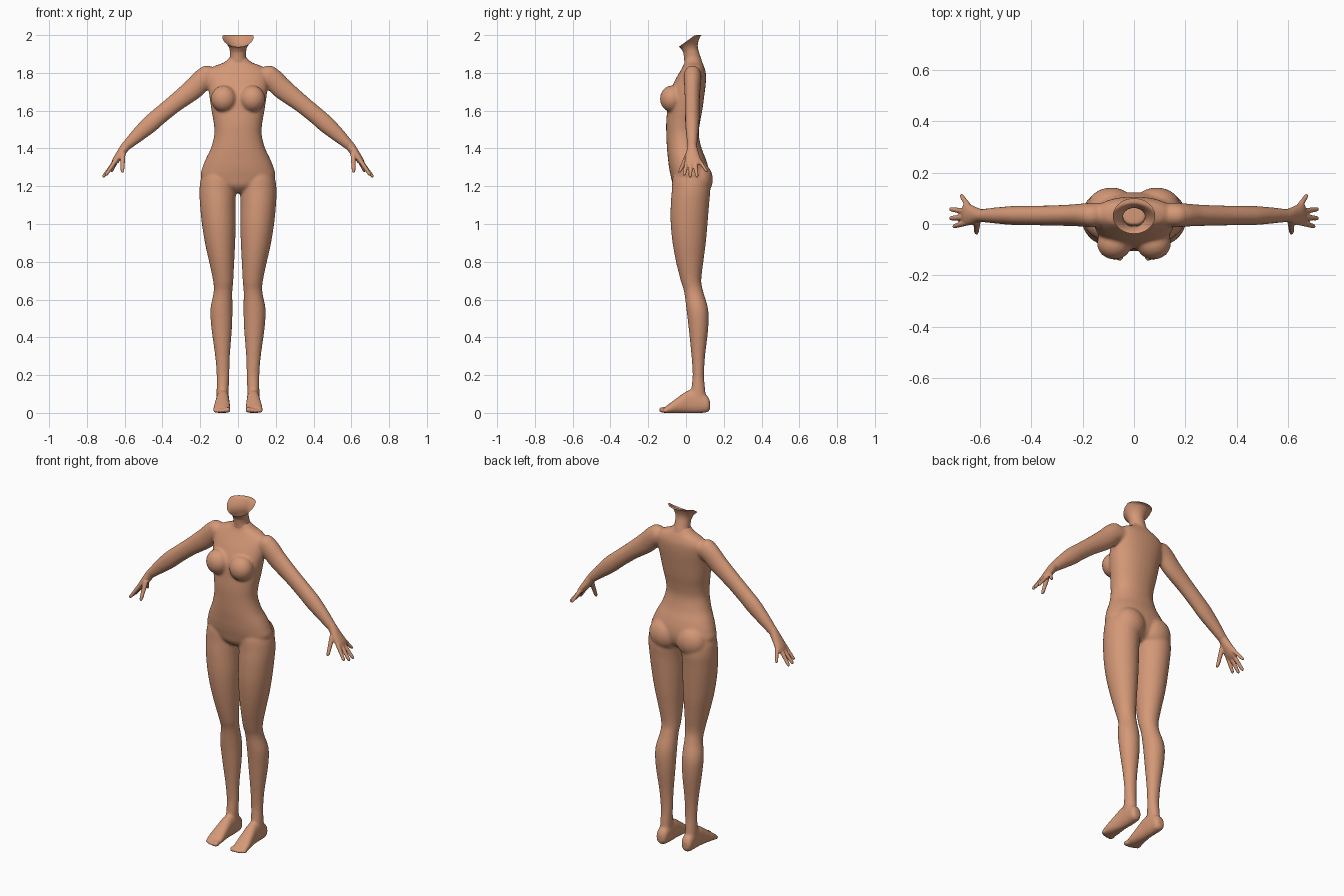
import bpy, bmesh, math
from mathutils import Vector

skin = bpy.data.materials.new("warm skin")
skin.diffuse_color = (0.658, 0.314, 0.184, 1)


# ---- helpers: a ring is 9 numbers = centre, half-axis u, half-axis v ----
def flat(z, x0, x1, y0, y1, tilt=0):
    return ((x0 + x1) / 2, (y0 + y1) / 2, z, (x1 - x0) / 2, 0, 0, 0, (y1 - y0) / 2, tilt)


def upright(y, x0, x1, z0, z1):
    return ((x0 + x1) / 2, y, (z0 + z1) / 2, (x1 - x0) / 2, 0, 0, 0, 0, (z1 - z0) / 2)


def limb(path):
    """Rings across a path in the xz plane: (x, y, z, in-plane radius, y radius)."""
    out = []
    for i, (x, y, z, r, ry) in enumerate(path):
        a, b = path[max(i - 1, 0)], path[min(i + 1, len(path) - 1)]
        d = Vector((b[0] - a[0], 0, b[2] - a[2])).normalized()
        out.append((x, y, z, -d.z * r, 0, d.x * r, 0, ry, 0))
    return out


def spline(rings, steps):
    n, out = len(rings), []
    for i in range(n - 1):
        p = [rings[max(0, min(n - 1, i + k))] for k in (-1, 0, 1, 2)]
        for s in range(steps):
            t = s / steps
            out.append([0.5 * (2 * b + (c - a) * t + (2 * a - 5 * b + 4 * c - d) * t * t
                        + (3 * b - a - 3 * c + d) * t ** 3) for a, b, c, d in zip(*p)])
    return out + [list(rings[-1])]


def loft(bm, rings, side=1, cap=True, power=1.0, segs=36, steps=5, top=2.0):
    rows = []
    for r in spline(rings, steps):
        c, u, v = Vector(r[:3]), Vector(r[3:6]), Vector(r[6:])
        row = []
        for k in range(segs):
            a = 2 * math.pi * k / segs
            ca, sa = math.cos(a), math.sin(a)
            p = (c + u * math.copysign(abs(ca) ** power, ca)
                 + v * math.copysign(abs(sa) ** power, sa))
            row.append(bm.verts.new((p.x * side, p.y, min(p.z, top))))
        rows.append(row)
    faces = [bm.faces.new((a[k], a[(k + 1) % segs], b[(k + 1) % segs], b[k]))
             for a, b in zip(rows, rows[1:]) for k in range(segs)]
    if cap:
        faces += [bm.faces.new(rows[0][::-1]), bm.faces.new(rows[-1])]
    bmesh.ops.recalc_face_normals(bm, faces=faces)


def ball(bm, c, r, side=1):
    rings = []
    for i in range(15):
        a = math.pi * (0.02 + 0.96 * i / 14)
        w = math.sin(a)
        rings.append(flat(c[2] - r[2] * math.cos(a), c[0] - r[0] * w, c[0] + r[0] * w,
                          c[1] - r[1] * w, c[1] + r[1] * w))
    loft(bm, rings, side, segs=24, steps=1)


def finger(bm, a, b, r0, r1, side):
    """Tapered finger with a rounded tip."""
    path = []
    for t, k in ((0, 1), (.3, 1), (.6, 1), (.88, 1), (.96, .75), (1, .25)):
        p, r = Vector(a).lerp(Vector(b), t), (r0 + (r1 - r0) * t) * k
        path.append((*p, r, r))
    loft(bm, limb(path), side, segs=14, steps=2)


def finish(bm, name, voxel=0, smooth=0):
    me = bpy.data.meshes.new(name)
    bm.to_mesh(me)
    bm.free()
    me.materials.append(skin)
    for f in me.polygons:
        f.use_smooth = True
    ob = bpy.data.objects.new(name, me)
    bpy.context.collection.objects.link(ob)
    if voxel:
        m = ob.modifiers.new("fuse", 'REMESH')
        m.mode, m.voxel_size, m.use_smooth_shade = 'VOXEL', voxel, True
        m = ob.modifiers.new("soften", 'SMOOTH')
        m.factor, m.iterations = 0.5, smooth


body = bmesh.new()

# torso: z, half width, front y, back y
torso = [(1.165, .05, -.03, .06), (1.20, .14, -.066, .105), (1.25, .196, -.08, .122),
         (1.30, .188, -.09, .118), (1.35, .168, -.096, .103), (1.40, .144, -.101, .083),
         (1.47, .126, -.104, .068), (1.53, .128, -.105, .073), (1.60, .14, -.1, .086),
         (1.68, .152, -.093, .097), (1.75, .16, -.064, .105), (1.80, .158, -.036, .105),
         (1.835, .125, -.016, .095), (1.855, .075, -.008, .086), (1.885, .04, -.004, .072)]
loft(body, [flat(z, -h, h, f, b) for z, h, f, b in torso], power=0.92)

# legs: z, inner x, outer x, front y, back y
legs = [(1.32, .03, .15, -.05, .08), (1.25, .008, .193, -.07, .118), (1.18, .010, .204, -.075, .128),
        (1.10, .013, .201, -.081, .122), (1.0, .012, .191, -.081, .114), (.9, .015, .175, -.071, .105),
        (.8, .02, .153, -.053, .092), (.7, .025, .132, -.028, .081), (.64, .03, .129, -.01, .092),
        (.55, .029, .146, .002, .117), (.45, .032, .141, .014, .118), (.3, .043, .121, .029, .101),
        (.2, .046, .113, .035, .096), (.13, .049, .113, .028, .101), (.05, .05, .115, .02, .11)]

# feet: y, inner x, outer x, bottom z, top z
feet = [(.128, .066, .1, .02, .06), (.112, .05, .113, .003, .09), (.06, .046, .114, -.002, .12),
        (.01, .046, .116, -.002, .118), (-.04, .043, .124, -.002, .085),
        (-.08, .041, .13, -.002, .055), (-.112, .043, .13, 0, .032)]

toes = [(.055, -.122, .016), (.077, -.124, .012), (.094, -.121, .011),
        (.109, -.115, .011), (.122, -.107, .011)]

# arms: x, y, z, in-plane radius, y radius
arm = [(.10, .035, 1.785, .045, .045), (.17, .035, 1.775, .058, .047), (.24, .034, 1.712, .056, .042),
       (.33, .033, 1.642, .048, .039), (.41, .033, 1.577, .046, .038), (.47, .033, 1.525, .046, .037),
       (.54, .033, 1.462, .036, .031), (.595, .033, 1.41, .025, .025)]

for s in (1, -1):
    loft(body, [flat(*r) for r in legs], s)
    loft(body, [upright(*r) for r in feet], s, power=0.85)
    for x, y, r in toes:
        ball(body, (x, y, r), (r, r * 1.5, r), s)
    loft(body, limb(arm), s)
    ball(body, (.165, .034, 1.787), (.054, .046, .052), s)       # shoulder
    ball(body, (.076, -.075, 1.663), (.068, .063, .07), s)       # chest
    ball(body, (.088, .07, 1.235), (.092, .072, .09), s)         # seat
finish(body, "body", 0.007, 8)

# hands: palm, four fingers and a thumb
palm = [(.565, .033, 1.438, .029, .027), (.595, .033, 1.41, .025, .025), (.623, .034, 1.37, .022, .035),
        (.648, .037, 1.335, .018, .043), (.662, .038, 1.315, .011, .038)]
fingers = [((.648, .006, 1.335), (.702, -.010, 1.256)), ((.655, .027, 1.325), (.716, .022, 1.247)),
           ((.655, .049, 1.325), (.716, .058, 1.247)), ((.642, .068, 1.34), (.672, .112, 1.275))]
for s, name in ((1, "left_hand"), (-1, "right_hand")):
    hand = bmesh.new()
    loft(hand, limb(palm), s)
    for a, b in fingers:
        finger(hand, a, b, .0125, .0085, s)
    finger(hand, (.61, .012, 1.375), (.612, -.036, 1.27), .015, .009, s)   # thumb
    finish(hand, name, 0.004, 3)

# neck: open shell flaring to a jaw rim, low at the chin
neck = bmesh.new()
loft(neck, [flat(1.845, -.07, .07, -.008, .088), flat(1.875, -.046, .046, -.01, .08),
            flat(1.905, -.043, .043, -.014, .07), flat(1.93, -.046, .046, -.02, .062, .012),
            flat(1.955, -.058, .058, -.028, .07, .025),
            flat(1.988, -.082, .082, -.038, .1, .05)], cap=False)
finish(neck, "neck")
